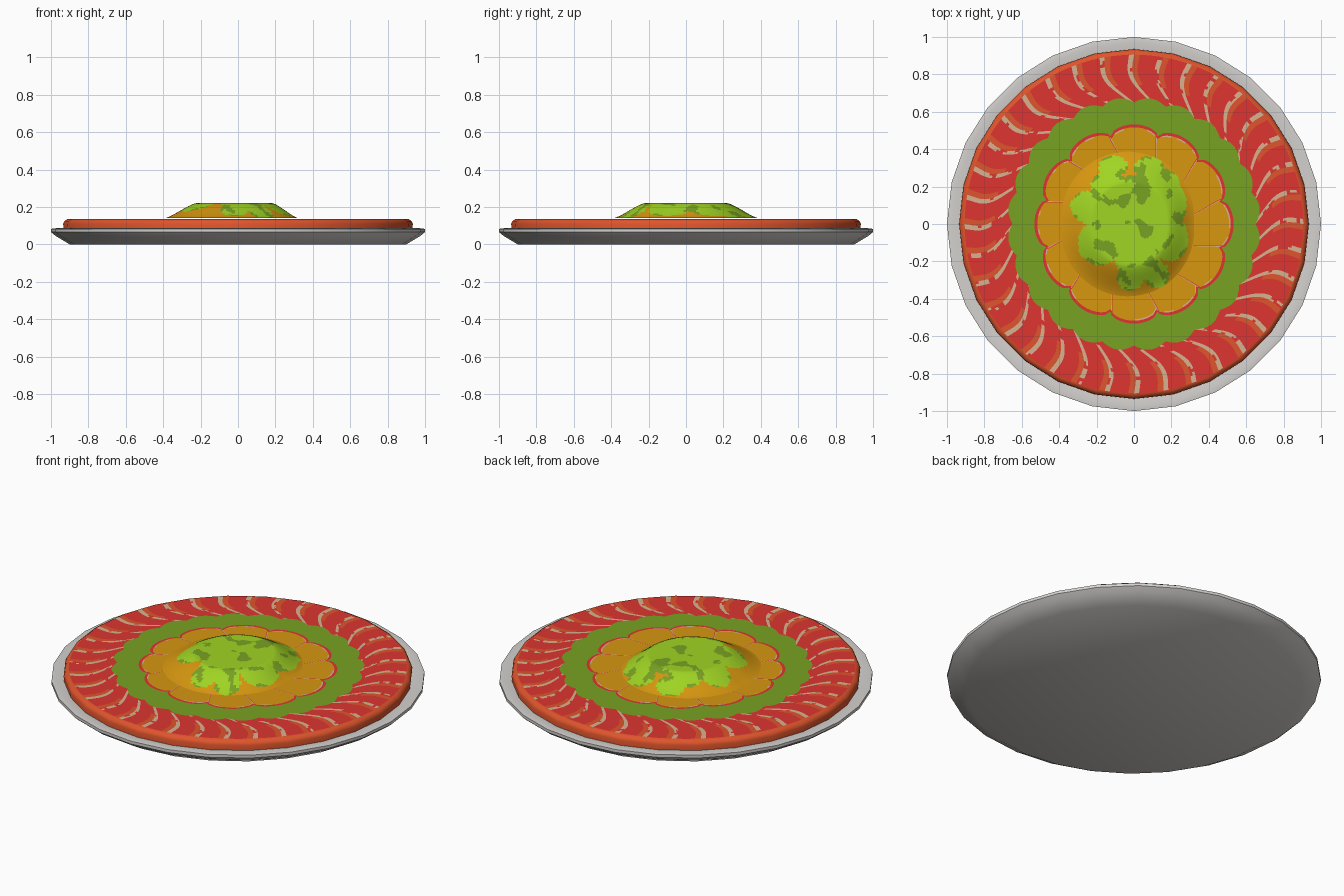
import bpy, bmesh, math
from mathutils import Vector, noise

if "Cube" in bpy.data.objects:
    bpy.data.objects.remove(bpy.data.objects["Cube"])

COLORS = {
    "plate grey": (0.66, 0.64, 0.62), "crust orange": (0.74, 0.09, 0.025),
    "tomato red": (0.73, 0.036, 0.03), "cream": (0.70, 0.45, 0.28),
    "leaf green": (0.19, 0.36, 0.017), "golden yellow": (0.68, 0.31, 0.005),
    "bright green": (0.35, 0.66, 0.017),
}
MATS = {}
for label, c in COLORS.items():
    MATS[label] = bpy.data.materials.new(label)
    MATS[label].diffuse_color = (*c, 1)


def finish(name, bm, mats, smooth=None):
    bmesh.ops.remove_doubles(bm, verts=bm.verts, dist=1e-5)
    mesh = bpy.data.meshes.new(name)
    bm.to_mesh(mesh)
    bm.free()
    for m in mats:
        mesh.materials.append(MATS[m])
    ob = bpy.data.objects.new(name, mesh)
    bpy.context.collection.objects.link(ob)
    if smooth:
        bpy.context.view_layer.objects.active = ob
        ob.select_set(True)
        bpy.ops.object.shade_smooth_by_angle(angle=math.radians(smooth))
        ob.select_set(False)
    return ob


def lathe(name, profile, mats, n=28, smooth=40):
    """Spin an (r, z) profile round the z axis."""
    bm = bmesh.new()
    vs = [bm.verts.new((0, r, z)) for r, z in profile]
    es = [bm.edges.new(p) for p in zip(vs, vs[1:])]
    bmesh.ops.spin(bm, geom=vs + es, cent=(0, 0, 0), axis=(0, 0, 1),
                   angle=math.tau, steps=n, use_duplicate=False)
    bmesh.ops.remove_doubles(bm, verts=bm.verts, dist=1e-5)
    bmesh.ops.recalc_face_normals(bm, faces=bm.faces)
    return finish(name, bm, mats, smooth)


def sector_ring(name, n, us, ts, place, rule, mats):
    """Flat ring of n repeated slices; place(u, t) gives (angle share, radius, z)."""
    bm = bmesh.new()
    for k in range(n):
        grid = []
        for u in us:
            col = []
            for t in ts:
                a, r, z = place(u, t)
                a = (k + a) * math.tau / n
                col.append(bm.verts.new((r * math.cos(a), r * math.sin(a), z)))
            grid.append(col)
        for i in range(len(us) - 1):
            for j in range(len(ts) - 1):
                f = bm.faces.new((grid[i][j], grid[i][j + 1],
                                  grid[i + 1][j + 1], grid[i + 1][j]))
                f.material_index = rule((us[i] + us[i + 1]) / 2,
                                        (ts[j] + ts[j + 1]) / 2,
                                        f.calc_center_median())
                f.normal_update()
    return finish(name, bm, mats)


def steps(n):
    return [i / n for i in range(n + 1)]


# Plate and the round base of the dish
lathe("plate", [(0, 0), (0.9, 0), (0.975, 0.045), (1, 0.066), (1, 0.083),
                (0.97, 0.087), (0.93, 0.078), (0, 0.078)], ["plate grey"])
lathe("base", [(0.0, 0.06), (0.93, 0.06), (0.935, 0.11), (0.928, 0.125),
               (0.912, 0.135), (0, 0.135)], ["crust orange"])


# Outer ring of overlapping tomato slices
def tomato_place(u, t):
    return u + 1.3 * (1 - t * t) * -1 + 0.9 * math.sin(math.pi * t), 0.62 + 0.285 * t, 0.1365


def tomato_rule(u, t, c):
    if u < 0.17 and noise.noise(c * 22) > -0.22:
        return 1
    return 2 if u > 0.8 and t > 0.45 else 0


sector_ring("tomato_slices", 36, [0, 0.08, 0.17, 0.5, 0.8, 1], steps(16),
            tomato_place, tomato_rule, ["tomato red", "cream", "crust orange"])

# Scalloped green ring
sector_ring("green_ring", 24, steps(6), [0, 1],
            lambda u, t: (u, 0.44 + t * (0.21 + 0.028 * math.sin(math.pi * u)), 0.138),
            lambda u, t, c: 0, ["leaf green"])


# Twelve golden slices with red rims and pale edges
def gold_place(u, t):
    outer = 0.485 + 0.048 * math.sqrt(max(0, math.sin(math.pi * u)))
    return u - 0.5 - 1.1 * (1 - t) ** 1.5, t * outer, 0.1395


def gold_rule(u, t, c):
    if t > 0.97 or 0.03 < u < 0.05 and t > 0.5:
        return 1
    if u < 0.03 and t > 0.5 or 0.955 < t and noise.noise(c * 16) > 0.05:
        return 2
    return 0


sector_ring("golden_slices", 12, [0, 0.03, 0.05] + [0.05 + 0.95 * i / 10 for i in range(1, 11)],
            [0.3, 0.4, 0.5, 0.6, 0.7, 0.8, 0.9, 0.955, 0.97, 1], gold_place, gold_rule,
            ["golden yellow", "tomato red", "cream"])

# Leafy mound: leaf patches given as (x, y, radius x, radius y)
LEAVES = [(0, 0.02, 0.22, 0.24), (-0.23, 0.09, 0.11, 0.09), (-0.18, -0.1, 0.12, 0.12),
          (0.18, 0.1, 0.1, 0.14), (0.19, -0.08, 0.1, 0.12), (-0.11, 0.31, 0.08, 0.055),
          (0.08, 0.3, 0.08, 0.06), (-0.02, -0.29, 0.07, 0.065), (0.12, -0.27, 0.07, 0.07),
          (0.02, -0.18, 0.12, 0.12), (-0.13, 0.21, 0.1, 0.07), (0.17, 0.22, 0.07, 0.07)]


def mound_place(u, t):
    a = u * math.tau
    edge = 0.355 + 0.03 * abs(math.sin(a)) - 0.035 * math.cos(a)
    s = min(1, max(0, (1 - t) / 0.42))
    return u, edge * t, 0.14 + 0.08 * (0.6 * s + 0.4 * s * s * (3 - 2 * s))


def mound_rule(u, t, c):
    d = min(math.hypot((c.x - x) / a, (c.y - y) / b) for x, y, a, b in LEAVES)
    if d > 1:
        return 0
    n = noise.noise(Vector((c.x, c.y, 0.37)) * 13)
    return 1 if n > 0.27 or (d > 0.84 and n > -0.05) else 2


mound = sector_ring("leaf_mound", 1, steps(120), [0.001] + steps(40)[1:], mound_place,
                    mound_rule, ["golden yellow", "leaf green", "bright green"])
bpy.context.view_layer.objects.active = mound
mound.select_set(True)
bpy.ops.object.shade_smooth_by_angle(angle=math.radians(40))

for m in bpy.data.materials:
    if m.users and not m.is_grease_pencil:
        m.use_nodes = True
        m.node_tree.nodes["Principled BSDF"].inputs["Base Color"].default_value = m.diffuse_color
